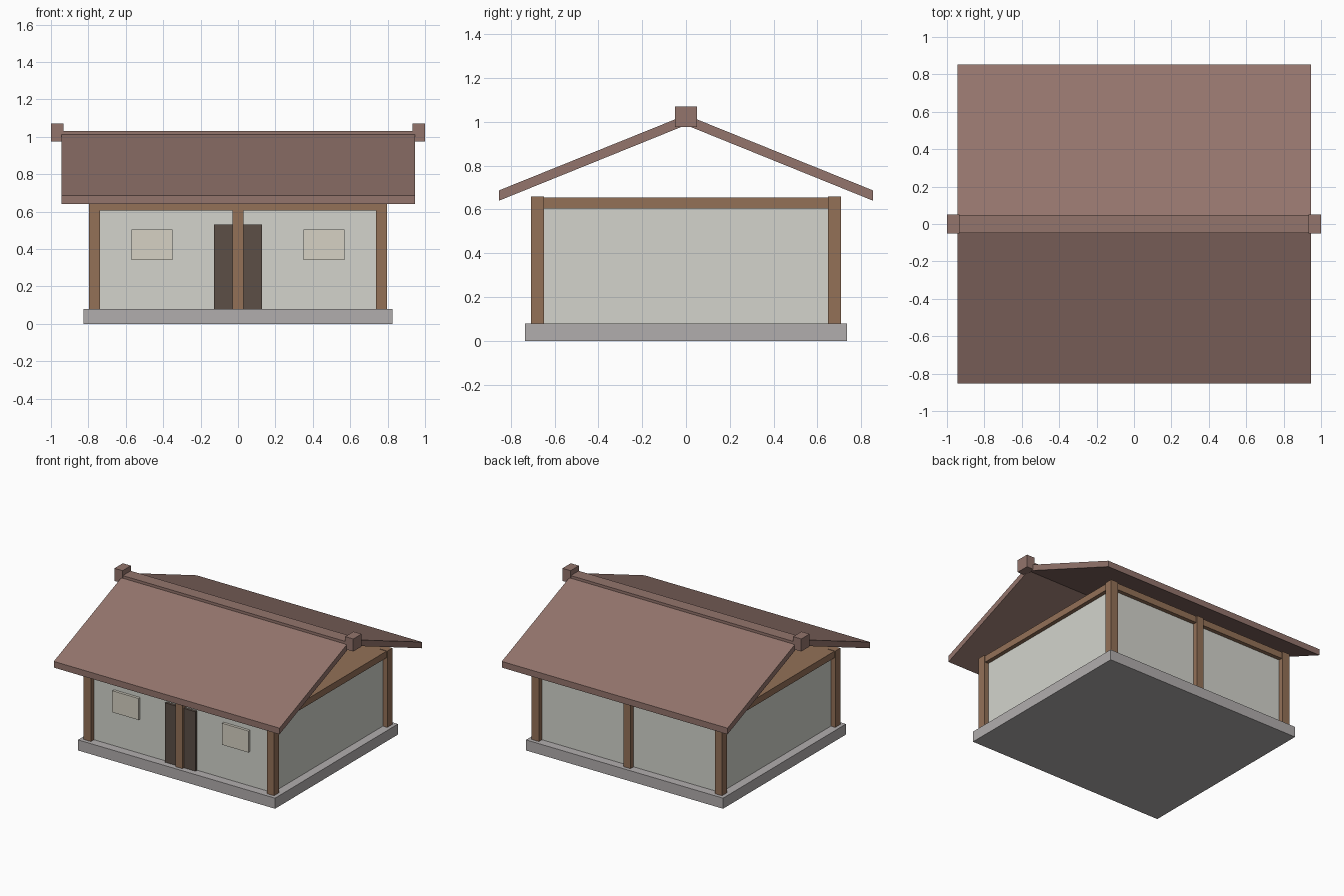
import bpy, bmesh

if "Cube" in bpy.data.objects:
    bpy.data.objects.remove(bpy.data.objects["Cube"])

def material(name, rgb):
    m = bpy.data.materials.new(name)
    m.diffuse_color = (*[(c / 255) ** 2.2 for c in rgb], 1)
    m.use_nodes = True
    m.node_tree.nodes["Principled BSDF"].inputs["Base Color"].default_value = m.diffuse_color
    return m

STONE = material("stone", (176, 172, 172))
WOOD = material("wood", (146, 112, 88))
PLASTER = material("plaster", (210, 211, 203))
DOOR = material("door_wood", (92, 80, 72))
PANE = material("pane", (213, 208, 194))
TILE = material("roof_tile", (146, 116, 108))

def finish(name, bm, mat):
    bmesh.ops.recalc_face_normals(bm, faces=bm.faces)
    me = bpy.data.meshes.new(name)
    bm.to_mesh(me)
    bm.free()
    me.materials.append(mat)
    ob = bpy.data.objects.new(name, me)
    bpy.context.collection.objects.link(ob)
    return ob

def box(name, x, y, z, mat):
    """Box from (min, max) pairs along each axis."""
    bm = bmesh.new()
    bmesh.ops.create_cube(bm, size=1)
    for v in bm.verts:
        v.co = [r[0] if c < 0 else r[1] for c, r in zip(v.co, (x, y, z))]
    return finish(name, bm, mat)

def extrude_x(name, profile, half, mat):
    """Closed (y, z) profile swept from -half to half along x."""
    bm = bmesh.new()
    face = bm.faces.new([bm.verts.new((-half, y, z)) for y, z in profile])
    out = bmesh.ops.extrude_face_region(bm, geom=[face])["geom"]
    verts = [g for g in out if isinstance(g, bmesh.types.BMVert)]
    bmesh.ops.translate(bm, verts=verts, vec=(2 * half, 0, 0))
    return finish(name, bm, mat)

# Foundation, walls and the timber plate above them
box("foundation", (-0.825, 0.825), (-0.735, 0.735), (0, 0.08), STONE)
box("walls", (-0.76, 0.76), (-0.67, 0.67), (0.08, 0.605), PLASTER)
box("top_plate", (-0.79, 0.79), (-0.70, 0.70), (0.605, 0.655), WOOD)

# Posts: corners plus the middle of the front and back
for side, y in (("front", -0.677), ("back", 0.677)):
    for place, x in (("left", -0.767), ("middle", 0), ("right", 0.767)):
        box(f"{side}_{place}_post", (x - 0.03, x + 0.03),
            (y - 0.03, y + 0.03), (0.08, 0.658), WOOD)

# Front door and windows
box("door", (-0.127, 0.127), (-0.69, -0.66), (0.08, 0.53), DOOR)
for side, x in (("left", -0.46), ("right", 0.46)):
    box(f"{side}_window", (x - 0.11, x + 0.11), (-0.69, -0.66), (0.34, 0.503), PANE)

# Roof slopes
for side, s in (("front", -1), ("back", 1)):
    extrude_x(f"{side}_roof_slope",
              [(0, 0.985), (s * 0.853, 0.64), (s * 0.853, 0.687), (0, 1.031)],
              0.945, TILE)

# Ridge beam and its end blocks
box("ridge", (-0.945, 0.945), (-0.047, 0.047), (0.985, 1.032), TILE)
for side, s in (("left", -1), ("right", 1)):
    box(f"{side}_ridge_end", sorted((s * 0.932, s * 1.0)), (-0.05, 0.05), (0.975, 1.07), TILE)
